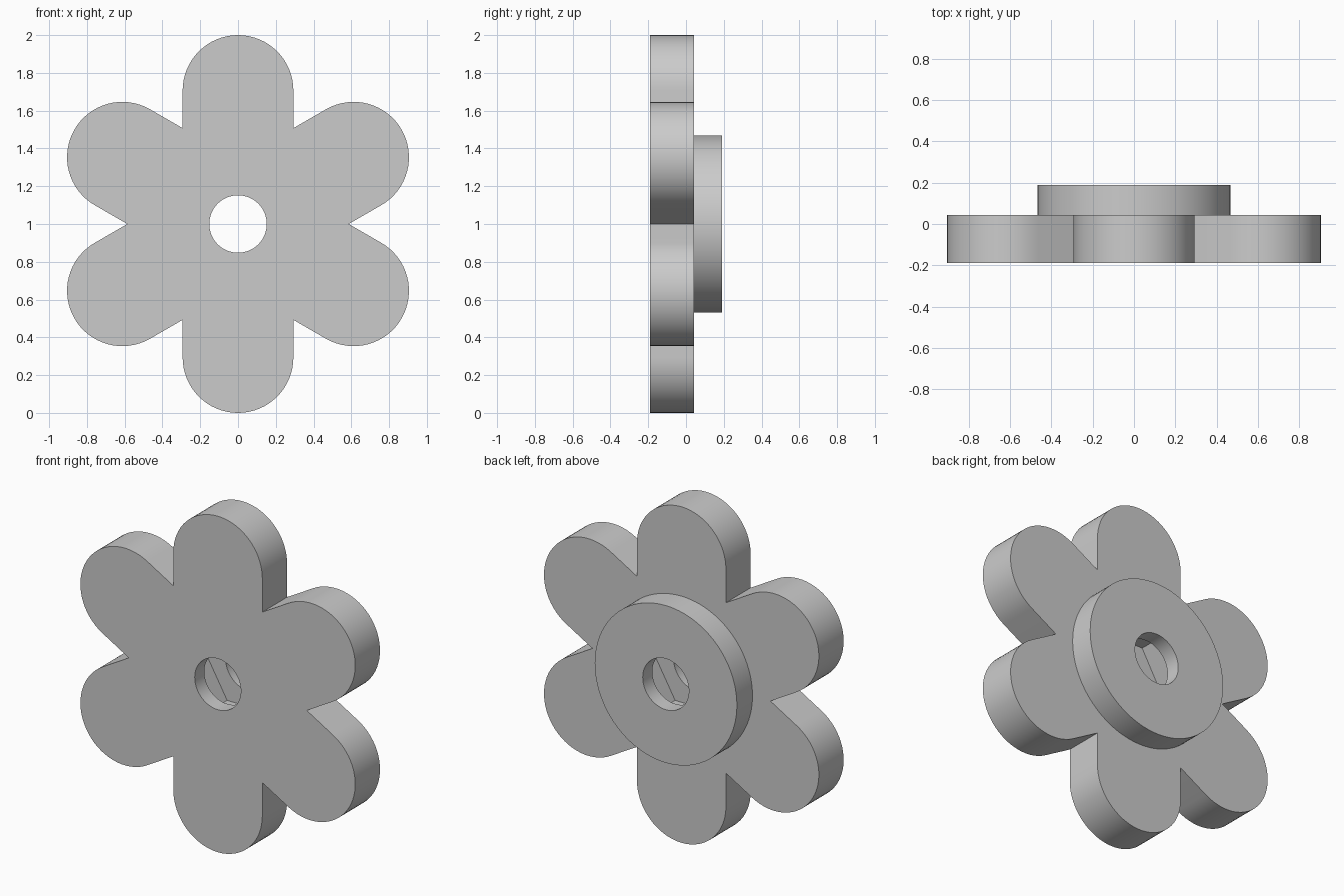
import bpy, bmesh
from math import pi, sin, cos, radians
from mathutils import Vector, Matrix

cube = bpy.data.objects.get("Cube")
if cube:
    bpy.data.objects.remove(cube, do_unlink=True)

FRONT, STEP, BACK = -0.19, 0.043, 0.19   # depth of front face, petal back, disc back
PETAL_R = 0.293                          # half width of a petal
PETAL_C = 1.0 - PETAL_R                  # distance of the petal's rounding centre

grey = bpy.data.materials.new("plain grey")
grey.use_nodes = True
colour = (0.6, 0.6, 0.6, 1)
grey.diffuse_color = colour
grey.node_tree.nodes["Principled BSDF"].inputs["Base Color"].default_value = colour


def prism(name, outline, y0, y1):
    """Extrude an (x, z) outline, centred at z = 1, along y."""
    bm = bmesh.new()
    face = bm.faces.new([bm.verts.new((x, y0, z + 1)) for x, z in outline])
    side = bmesh.ops.extrude_face_region(bm, geom=[face])["geom"]
    verts = [v for v in side if isinstance(v, bmesh.types.BMVert)]
    bmesh.ops.translate(bm, verts=verts, vec=(0, y1 - y0, 0))
    bmesh.ops.recalc_face_normals(bm, faces=bm.faces)
    mesh = bpy.data.meshes.new(name)
    bm.to_mesh(mesh)
    bm.free()
    mesh.materials.append(grey)
    obj = bpy.data.objects.new(name, mesh)
    bpy.context.collection.objects.link(obj)
    return obj


def ring(radius, sides):
    return [(radius * cos(2 * pi * i / sides), radius * sin(2 * pi * i / sides))
            for i in range(sides)]


def combine(target, tool, operation):
    """Apply a boolean and remove the tool object."""
    mod = target.modifiers.new(operation, 'BOOLEAN')
    mod.operation, mod.object, mod.solver = operation, tool, 'EXACT'
    bpy.ops.object.modifier_apply(modifier=mod.name)
    bpy.data.objects.remove(tool, do_unlink=True)


# Six petals with rounded tips, joined at sharp inner corners
outline = []
for k in range(6):
    turn = Matrix.Rotation(radians(90 + 60 * k), 2)
    for i in range(33):
        a = -pi / 2 + pi * i / 32
        outline.append(turn @ Vector((PETAL_C + PETAL_R * cos(a), PETAL_R * sin(a))))
    outline.append(turn @ Vector((PETAL_R * 3 ** 0.5, PETAL_R)))

knob = prism("flower_knob", outline, FRONT, STEP)
bpy.ops.object.select_all(action='DESELECT')
bpy.context.view_layer.objects.active = knob
knob.select_set(True)

# Round boss on the back
combine(knob, prism("back_disc", ring(0.468, 96), STEP - 0.05, BACK), 'UNION')
# Hidden hexagonal nut pocket, then the bore through everything
combine(knob, prism("nut_pocket", ring(0.283, 6), -0.10, 0.10), 'DIFFERENCE')
combine(knob, prism("bore", ring(0.152, 64), -0.5, 0.5), 'DIFFERENCE')

bpy.ops.object.shade_smooth_by_angle(angle=radians(30))
